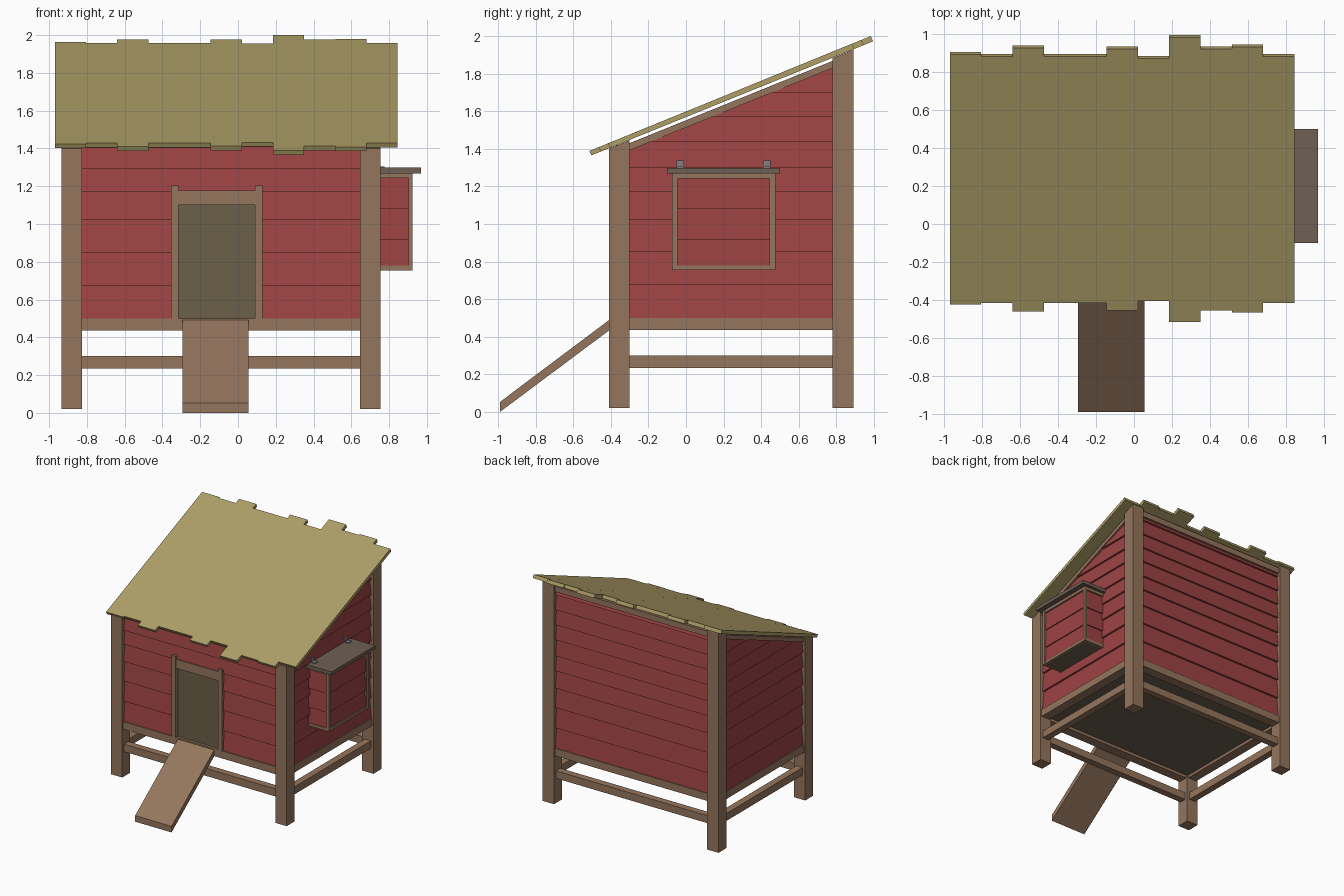
import bpy, bmesh
from mathutils import Vector

if "Cube" in bpy.data.objects:
    bpy.data.objects.remove(bpy.data.objects["Cube"])

SLOPE, ROOF_Z, MID_Y = 0.405, 1.666, 0.24      # underside of roof
X0, X1, Y0, Y1 = -0.935, 0.755, -0.41, 0.89    # outer faces of the posts
P = 0.11                                       # post thickness


def material(name, r, g, b):
    m = bpy.data.materials.new(name)
    m.diffuse_color = (r, g, b, 1)
    m.use_nodes = True
    m.node_tree.nodes["Principled BSDF"].inputs["Base Color"].default_value = m.diffuse_color
    return m


WOOD = material("brown_wood", 0.30, 0.18, 0.11)
RED = material("red_boards", 0.34, 0.056, 0.056)
STRAW = material("straw_roof", 0.43, 0.35, 0.14)
DARK = material("dark_wood", 0.16, 0.115, 0.087)
OLIVE = material("olive_door", 0.145, 0.115, 0.065)
METAL = material("grey_metal", 0.22, 0.22, 0.22)


def roof_z(y):
    return ROOF_Z + SLOPE * (y - MID_Y)


def prism(name, pts, axis, a0, a1, mat, clip=None):
    """Profile in (y,z) swept along x, or in (x,z) swept along y; clip = gap below roof."""
    bm = bmesh.new()
    rings = []
    for a in (a0, a1):
        rings.append([bm.verts.new((a, u, z) if axis == 'x' else (u, a, z)) for u, z in pts])
    n = len(pts)
    for r in rings:
        bm.faces.new(r)
    for i in range(n):
        j = (i + 1) % n
        bm.faces.new((rings[0][i], rings[0][j], rings[1][j], rings[1][i]))
    if clip is not None:
        bmesh.ops.bisect_plane(bm, geom=bm.verts[:] + bm.edges[:] + bm.faces[:],
                               plane_co=Vector((0, MID_Y, ROOF_Z - clip)),
                               plane_no=Vector((0, -SLOPE, 1)).normalized(), clear_outer=True)
        bmesh.ops.holes_fill(bm, edges=[e for e in bm.edges if e.is_boundary], sides=0)
    if not bm.verts:
        bm.free()
        return
    bmesh.ops.recalc_face_normals(bm, faces=bm.faces[:])
    me = bpy.data.meshes.new(name)
    bm.to_mesh(me)
    bm.free()
    me.materials.append(mat)
    ob = bpy.data.objects.new(name, me)
    bpy.context.collection.objects.link(ob)


def box(name, x0, x1, y0, y1, z0, z1, mat, clip=None):
    prism(name, [(y0, z0), (y1, z0), (y1, z1), (y0, z1)], 'x', x0, x1, mat, clip)


def boards(name, axis, a0, a1, outer, sign, zs, clip=None, tilt=0.018, t=0.02):
    """Lapped boards: the bottom edge of each stands out, the top leans in."""
    for i, (z0, z1) in enumerate(zip(zs, zs[1:])):
        lo, hi = outer, outer - sign * tilt
        z2 = z1 + (0.012 if i < len(zs) - 2 else 0)
        prism(f"{name}_{i + 1}", [(lo, z0), (hi, z2), (hi - sign * t, z2), (lo - sign * t, z0)],
              axis, a0, a1, RED, clip)


# Corner posts, tops cut to the roof slope
for side, x in (("left", X0), ("right", X1 - P)):
    for end, y in (("front", Y0), ("back", Y1 - P)):
        box(f"{end}_{side}_post", x, x + P, y, y + P, 0.02, 2.1, WOOD, 0.002)

# Lower rails and floor beams between the posts
IX0, IX1, IY0, IY1 = X0 + P, X1 - P, Y0 + P, Y1 - P
for label, z0, z1, w in (("lower_rail", 0.235, 0.30, 0.06), ("floor_beam", 0.435, 0.50, 0.085)):
    for end, y in (("front", Y0 + P / 2), ("back", Y1 - P / 2)):
        box(f"{end}_{label}", IX0, IX1, y - w / 2, y + w / 2, z0, z1, WOOD)
    for side, x in (("left", X0 + P / 2), ("right", X1 - P / 2)):
        box(f"{side}_{label}", x - w / 2, x + w / 2, IY0, IY1, z0, z1, WOOD)
box("floor", X0 + 0.05, X1 - 0.05, Y0 + 0.05, Y1 - 0.05, 0.46, 0.49, DARK)

# Walls of lapped boards
ROWS = [0.50, 0.675, 0.85, 1.02, 1.17, 1.30, 1.44, 1.57, 1.70, 1.83]
IN = 0.02
boards("front_left_board", 'x', IX0, -0.345, Y0 + IN, -1, ROWS[:5])
boards("front_right_board", 'x', 0.12, IX1, Y0 + IN, -1, ROWS[:5])
boards("front_top_board", 'x', IX0, IX1, Y0 + IN, -1, [1.17, 1.29, 1.42])
boards("back_board", 'x', IX0, IX1, Y1 - IN, 1, ROWS + [1.88])
boards("left_board", 'y', IY0, IY1, X0 + IN, -1, ROWS + [1.9], 0.04)
boards("right_board", 'y', IY0, IY1, X1 - IN, 1, ROWS + [1.9], 0.04)

# Top plates and sloping trim under the roof
box("front_top_plate", IX0, IX1, Y0 + 0.04, Y0 + 0.09, 1.38, 1.42, WOOD, 0.002)
box("back_top_plate", IX0, IX1, Y1 - 0.09, Y1 - 0.012, 1.86, 1.91, WOOD, 0.002)
slope_trim = [(IY0, roof_z(IY0) - 0.055), (IY1, roof_z(IY1) - 0.055),
              (IY1, roof_z(IY1) - 0.017), (IY0, roof_z(IY0) - 0.017)]
prism("left_slope_trim", slope_trim, 'x', X0 + 0.015, X0 + 0.07, WOOD)
prism("right_slope_trim", slope_trim, 'x', X1 - 0.07, X1 - 0.015, WOOD)

# Door, door frame and ramp
box("door", -0.32, 0.10, -0.375, -0.355, 0.49, 1.12, OLIVE)
box("door_frame_left", -0.355, -0.315, -0.405, -0.35, 0.50, 1.205, WOOD)
box("door_frame_right", 0.09, 0.13, -0.405, -0.35, 0.50, 1.205, WOOD)
box("door_lintel", -0.315, 0.09, -0.398, -0.35, 1.10, 1.178, WOOD)
prism("ramp", [(-0.99, 0.0), (-0.405, 0.437), (-0.405, 0.492), (-0.99, 0.053)],
      'x', -0.295, 0.055, WOOD)

# Nest box on the right side
NX, NX1, NY0, NY1, NZ0, NZ1 = 0.70, 0.925, -0.075, 0.475, 0.755, 1.268
NROWS = [0.775, 0.915, 1.08, 1.25]
boards("nest_end_board", 'y', NY0 + 0.02, NY1 - 0.02, NX1 - 0.008, 1, NROWS, tilt=0.01)
boards("nest_front_board", 'x', NX, NX1 - 0.02, NY0 + 0.008, -1, NROWS, tilt=0.01)
boards("nest_back_board", 'x', NX, NX1 - 0.02, NY1 - 0.008, 1, NROWS, tilt=0.01)
box("nest_floor", NX, NX1 - 0.015, NY0 + 0.015, NY1 - 0.015, 0.76, 0.78, DARK)
for end, y in (("front", NY0), ("back", NY1 - 0.03)):
    box(f"nest_{end}_corner_trim", NX1 - 0.022, NX1, y, y + 0.03, NZ0, NZ1, WOOD)
    for level, z in (("bottom", NZ0), ("top", NZ1 - 0.025)):
        box(f"nest_{end}_{level}_trim", NX, NX1 - 0.022, y + 0.003, y + 0.027, z, z + 0.025, WOOD)
for level, z in (("bottom", NZ0), ("top", NZ1 - 0.025)):
    box(f"nest_end_{level}_trim", NX1 - 0.022, NX1 - 0.002, NY0 + 0.03, NY1 - 0.03, z, z + 0.025, WOOD)
box("nest_lid", 0.725, 0.97, -0.10, 0.50, 1.268, 1.298, DARK)
for label, y in (("front", -0.03), ("back", 0.43)):
    box(f"{label}_hinge_plate", 0.728, 0.775, y - 0.02, y + 0.02, 1.298, 1.305, METAL)
    box(f"{label}_hinge_leaf", 0.728, 0.742, y - 0.02, y + 0.02, 1.298, 1.338, METAL)

# Roof planks of uneven length, half reach in y for each
REACH = [0.665, 0.655, 0.70, 0.655, 0.655, 0.695, 0.645, 0.755, 0.695, 0.705, 0.655]
STEP = 1.815 / len(REACH)
for i, h in enumerate(REACH):
    f, b = MID_Y - h, MID_Y + h
    prism(f"roof_plank_{i + 1}", [(f + 0.012, roof_z(f + 0.012)), (b, roof_z(b)),
                                  (b - 0.012, roof_z(b) + 0.028), (f, roof_z(f) + 0.028)],
          'x', -0.97 + i * STEP, -0.97 + (i + 1) * STEP, STRAW)
